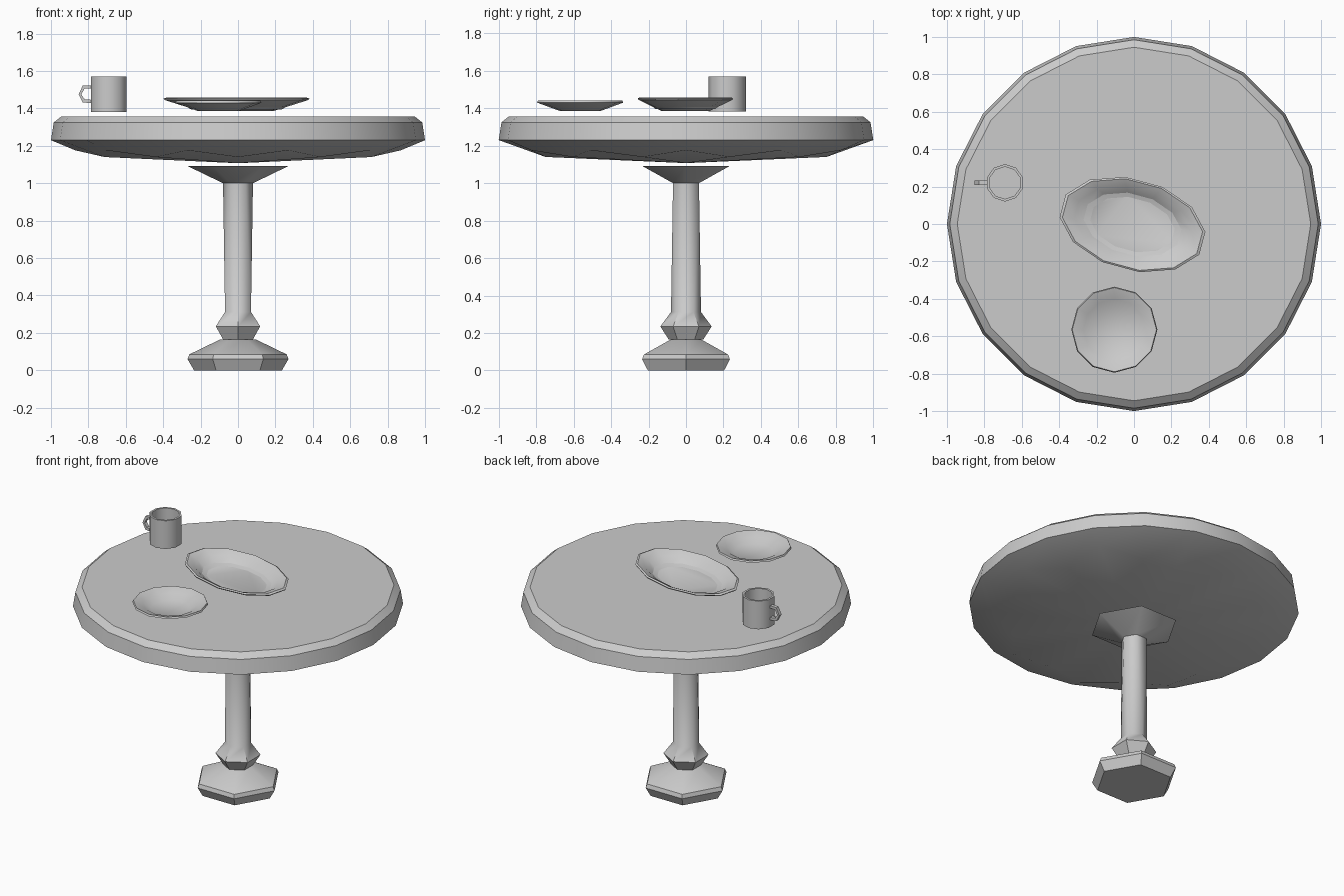
import bpy
from math import sin, cos, radians, tau

if "Cube" in bpy.data.objects:
    bpy.data.objects.remove(bpy.data.objects["Cube"])


def finish(name, verts, faces, angle=35):
    mesh = bpy.data.meshes.new(name)
    mesh.from_pydata(verts, [], faces)
    obj = bpy.data.objects.new(name, mesh)
    bpy.context.collection.objects.link(obj)
    bpy.ops.object.select_all(action='DESELECT')
    obj.select_set(True)
    bpy.context.view_layer.objects.active = obj
    bpy.ops.object.shade_smooth_by_angle(angle=radians(angle))
    return obj


def lathe(name, sides, rings, center=(0, 0), stretch=1.0, tilt=0.0, angle=35):
    """Loft rings of (radius or (even, odd) radii, z or (even, odd) z, phase in degrees), bottom cap to top cap."""
    verts, faces = [], []
    ct, st = cos(radians(tilt)), sin(radians(tilt))
    for r, z, *phase in rings:
        for i in range(sides):
            ri = r[i % 2] if isinstance(r, tuple) else r
            zi = z[i % 2] if isinstance(z, tuple) else z
            a = tau * i / sides + radians(phase[0] if phase else 0)
            x, y = ri * cos(a), ri * sin(a) * stretch
            verts.append((center[0] + x * ct - y * st, center[1] + x * st + y * ct, zi))
    for k in range(len(rings) - 1):
        twisted = rings[k][2:] != rings[k + 1][2:]
        for i in range(sides):
            j = (i + 1) % sides
            a, b = k * sides + i, k * sides + j
            c, d = b + sides, a + sides
            faces += [(a, b, c), (a, c, d)] if twisted else [(a, b, c, d)]
    last = (len(rings) - 1) * sides
    faces.append(tuple(range(last, last + sides)))
    # pointed fan closes the bottom
    low = rings[0][1]
    verts.append((center[0], center[1], min(low) - 0.033 if isinstance(low, tuple) else low))
    faces += [((i + 1) % sides, i, len(verts) - 1) for i in range(sides)]
    return finish(name, verts, faces, angle)


# Tabletop with scalloped underside
lathe("tabletop", 20, [((0.87, 0.75), (1.176, 1.14)), (1.0, 1.23),
                       (0.985, 1.325), (0.945, 1.357)])

# Pedestal: foot, collar, twisted column and flange
lathe("pedestal_foot", 6, [(0.235, 0), (0.27, 0.06), (0.26, 0.085), (0.095, 0.165)])
lathe("pedestal_column", 6, [(0.092, 0.165, 30), (0.137, 0.235, 30), (0.08, 0.312, 30),
                             (0.08, 1.0, 0), (0.27, 1.092, 0)])

# Oval platter
lathe("platter", 12, [(0.2, 1.385, 15), (0.395, 1.445, 15), (0.4, 1.452, 15),
                      (0.385, 1.458, 15), (0.32, 1.437, 15), (0.25, 1.395, 15)],
      center=(-0.008, -0.003), stretch=0.61, tilt=-15)

# Round plate
lathe("small_plate", 12, [(0.11, 1.386), (0.23, 1.43), (0.225, 1.441),
                          (0.165, 1.422), (0.12, 1.395)], center=(-0.105, -0.565))

# Mug body
lathe("mug", 10, [(0.1, 1.382, 18), (0.1, 1.57, 18), (0.086, 1.57, 18), (0.086, 1.397, 18)],
      center=(-0.69, 0.22), angle=40)

# Mug handle: square strip between an outer and an inner path
outer = [(-0.775, 1.524), (-0.83, 1.522), (-0.852, 1.475), (-0.83, 1.432), (-0.775, 1.427)]
inner = [(-0.775, 1.507), (-0.82, 1.506), (-0.838, 1.475), (-0.82, 1.449), (-0.775, 1.445)]
verts, faces = [], []
for (xo, zo), (xi, zi) in zip(outer, inner):
    verts += [(xo, 0.208, zo), (xo, 0.232, zo), (xi, 0.232, zi), (xi, 0.208, zi)]
for k in range(len(outer) - 1):
    for i in range(4):
        a, b = 4 * k + i, 4 * k + (i + 1) % 4
        faces.append((a, a + 4, b + 4, b))
faces += [(0, 1, 2, 3), (19, 18, 17, 16)]
finish("mug_handle", verts, faces)
